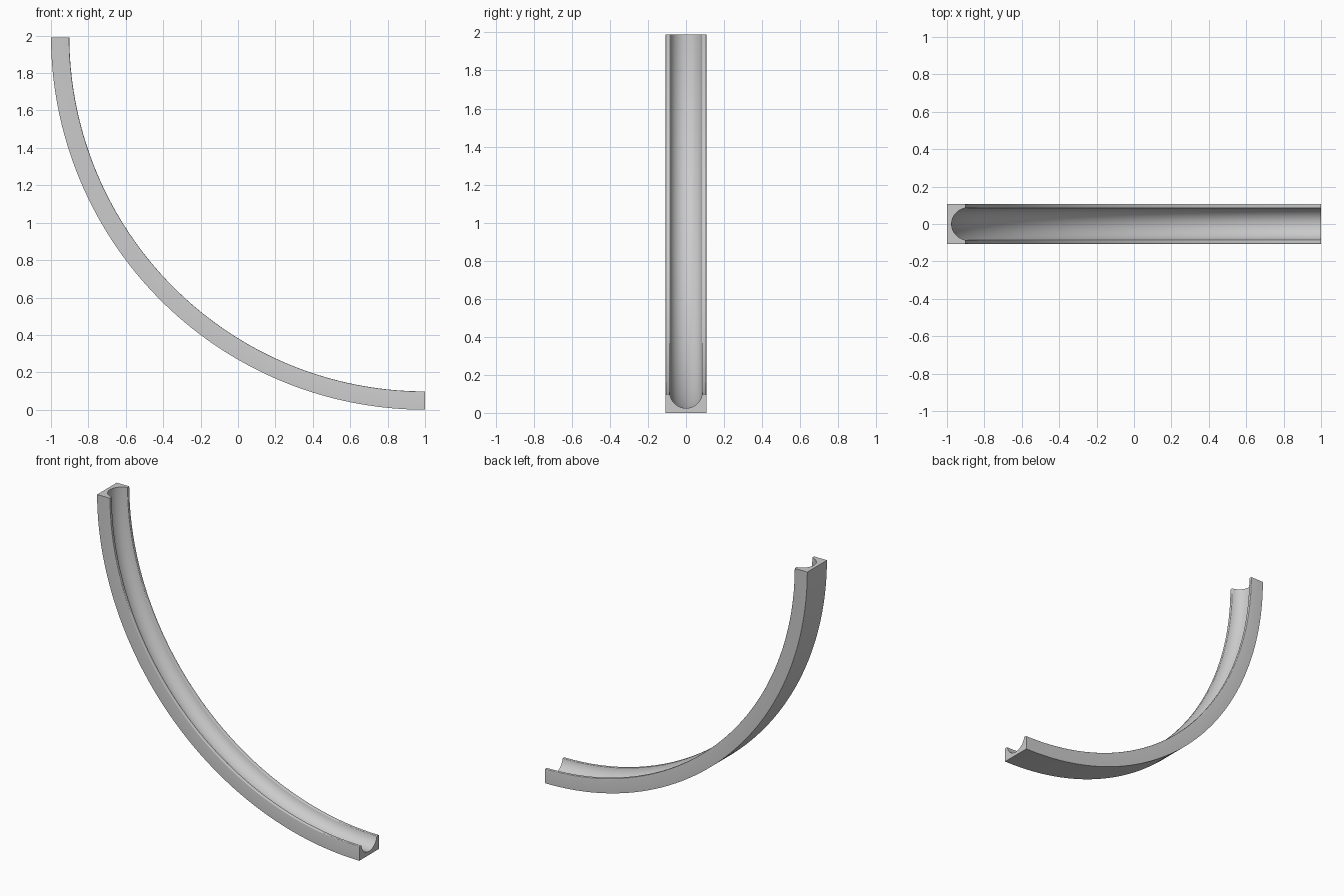
import bpy, bmesh
from math import sin, cos, pi, radians, asin

if "Cube" in bpy.data.objects:
    bpy.data.objects.remove(bpy.data.objects["Cube"])

R = 2.0            # outer bend radius, centred on (1, 2)
THICK = 0.098      # rail depth
HALF = 0.107       # half width
GROOVE_R, GROOVE_C = 0.086, 0.111   # channel arc radius and centre height
LIP = 0.005        # softened lip corner
STEPS = 72

# Cross-section: (y, height above the outer face)
a = asin((GROOVE_C - (THICK - LIP)) / GROOVE_R)
groove = [(GROOVE_R * cos(t), GROOVE_C + GROOVE_R * sin(t))
          for t in [-a - (pi - 2 * a) * i / 24 for i in range(25)]]


def lip(side):
    """Rounded rim, listed from the outside towards the channel."""
    inner = GROOVE_R * cos(a)
    outer_c, inner_c, h = HALF - LIP, inner + LIP, THICK - LIP
    pts = [(outer_c + LIP * cos(t), h + LIP * sin(t)) for t in [pi / 8 * i for i in range(5)]]
    pts += [(inner_c + LIP * cos(t), h + LIP * sin(t)) for t in [pi / 2 + pi / 8 * i for i in range(4)]]
    return [(side * y, z) for y, z in pts]


profile = [(-HALF, 0), (HALF, 0)] + lip(1) + groove + lip(-1)[::-1]

# Sweep the section around a quarter circle
bm = bmesh.new()
start = radians(0.29)
rings = []
for i in range(STEPS + 1):
    t = start + (pi / 2 - start) * i / STEPS
    rings.append([bm.verts.new((1 - (R - h) * cos(t), y, 2 - (R - h) * sin(t)))
                  for y, h in profile])
n = len(profile)
for r0, r1 in zip(rings, rings[1:]):
    for j in range(n):
        k = (j + 1) % n
        bm.faces.new((r0[j], r0[k], r1[k], r1[j]))
# End caps
bm.faces.new(rings[0])
bm.faces.new(rings[-1])
bmesh.ops.recalc_face_normals(bm, faces=bm.faces)

mesh = bpy.data.meshes.new("curved_channel")
bm.to_mesh(mesh)
bm.free()
rail = bpy.data.objects.new("curved_channel", mesh)
bpy.context.collection.objects.link(rail)
bpy.context.view_layer.objects.active = rail
rail.select_set(True)
bpy.ops.object.shade_smooth_by_angle(angle=radians(30))
